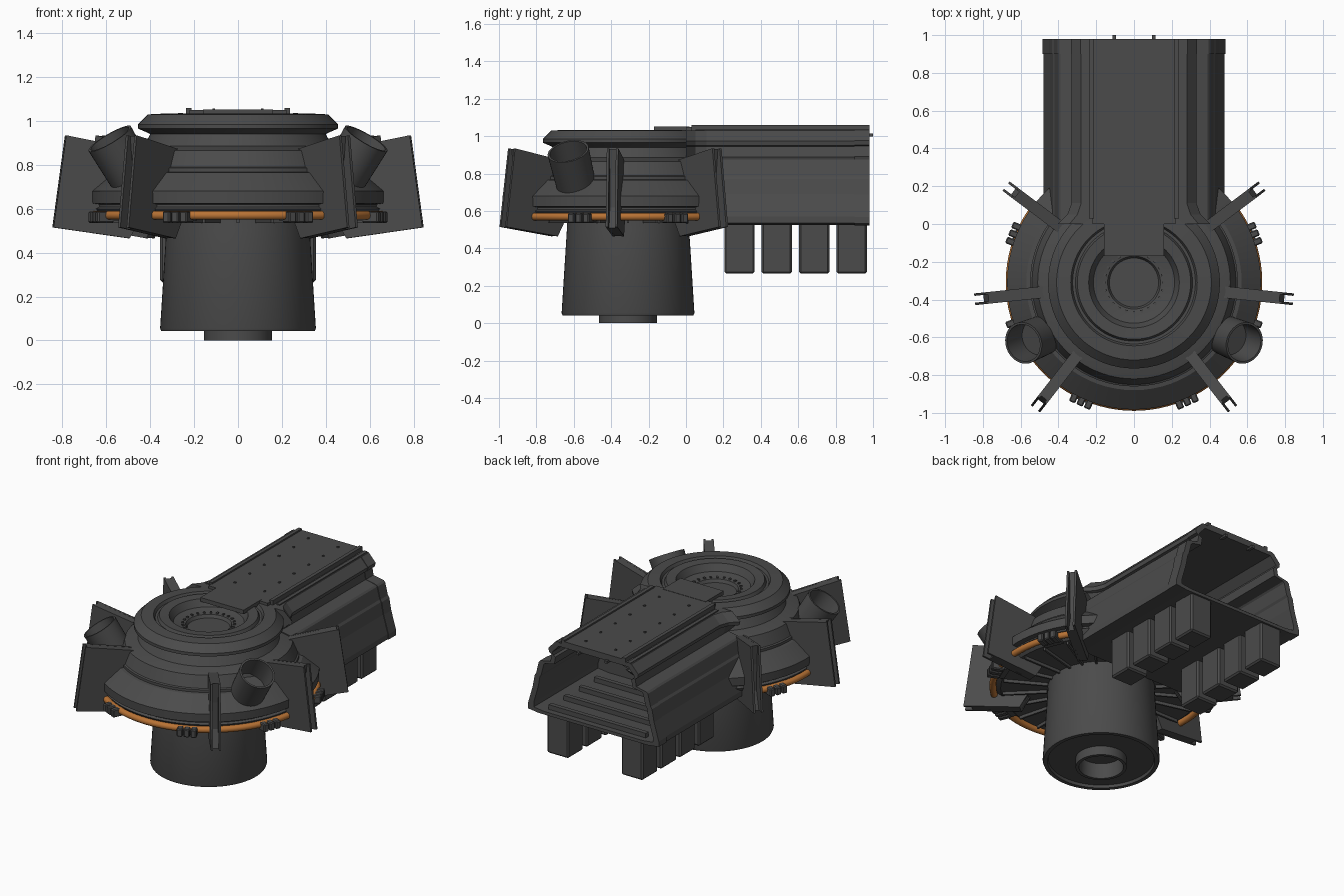
import bpy, bmesh, math
from mathutils import Matrix, Vector

cube = bpy.data.objects.get("Cube")
if cube:
    bpy.data.objects.remove(cube, do_unlink=True)

CENTRE = Vector((0, -0.31, 0))   # axis of the round body


def material(name, rgb):
    m = bpy.data.materials.new(name)
    m.use_nodes = True
    m.diffuse_color = (*rgb, 1)
    m.node_tree.nodes["Principled BSDF"].inputs["Base Color"].default_value = (*rgb, 1)
    return m


GREY = material("dark_grey", (0.07, 0.07, 0.07))
COPPER = material("copper", (0.48, 0.17, 0.035))


def finish(name, bm, mat=GREY, smooth=False, matrix=None):
    bmesh.ops.recalc_face_normals(bm, faces=bm.faces)
    me = bpy.data.meshes.new(name)
    bm.to_mesh(me)
    bm.free()
    me.materials.append(mat)
    ob = bpy.data.objects.new(name, me)
    bpy.context.collection.objects.link(ob)
    if matrix:
        ob.matrix_world = matrix
    if smooth:
        bpy.ops.object.select_all(action='DESELECT')
        ob.select_set(True)
        bpy.context.view_layer.objects.active = ob
        bpy.ops.object.shade_smooth_by_angle(angle=math.radians(25))
    return ob


def lathe(name, profile, matrix, steps=72):
    bm = bmesh.new()
    verts = [bm.verts.new((r, 0, z)) for r, z in profile]
    edges = [bm.edges.new(pair) for pair in zip(verts, verts[1:])]
    bmesh.ops.spin(bm, geom=verts + edges, axis=(0, 0, 1), cent=(0, 0, 0),
                   angle=math.tau, steps=steps, use_duplicate=False)
    bmesh.ops.remove_doubles(bm, verts=bm.verts, dist=0.0005)
    return finish(name, bm, smooth=True, matrix=matrix)


def loft(name, sections, matrix=None):
    """Skin equal-length closed loops and cap both ends."""
    bm = bmesh.new()
    loops = [[bm.verts.new(p) for p in s] for s in sections]
    for a, b in zip(loops, loops[1:]):
        for i in range(len(a)):
            j = (i + 1) % len(a)
            bm.faces.new((a[i], a[j], b[j], b[i]))
    bm.faces.new(loops[0])
    bm.faces.new(loops[-1])
    return finish(name, bm, matrix=matrix)


def box(name, lo, hi, matrix=None, bevel=0):
    lo, hi = Vector(lo), Vector(hi)
    bm = bmesh.new()
    bmesh.ops.create_cube(bm, size=1)
    bmesh.ops.scale(bm, vec=hi - lo, verts=bm.verts)
    bmesh.ops.translate(bm, vec=(lo + hi) / 2, verts=bm.verts)
    if bevel:
        bmesh.ops.bevel(bm, geom=bm.edges[:], offset=bevel, segments=1, affect='EDGES')
    return finish(name, bm, matrix=matrix)


def around(degrees):
    return Matrix.Translation(CENTRE) @ Matrix.Rotation(math.radians(degrees), 4, 'Z')


# Round body, with stepped rim and sunken bowl on top
lathe("round_body", [
    (0.2, .555), (.61, .555), (.64, .58), (.655, .60), (.64, .608), (.64, .62), (.67, .625),
    (.672, .68), (.57, .765), (.55, .768), (.55, .785), (.54, .79), (.51, .865), (.495, .87),
    (.43, .885), (.40, .94), (.42, .95), (.455, .965), (.455, .985), (.41, 1.03),
    (.335, 1.034), (.325, 1.015), (.31, 1.015), (.30, 1.034), (.24, 1.03), (.215, .985),
    (.175, .975), (.14, .97), (.13, .95), (0, .95)], around(0))

# Column with recessed underside and hollow foot
lathe("column", [(.2, .56), (.325, .555), (.327, .50), (.355, .055), (.35, .042), (.325, .042),
                 (.32, .06), (.155, .06), (.155, 0), (.135, 0), (.13, .10), (0, .10)], around(0))

# Ribs under the body and bolts in the bowl
for i in range(24):
    if not 3 < i < 9:
        box("underside_rib", (.33, -.006, .535), (.60, .006, .56), around(i * 15))
    box("bowl_bolt", (.15, -.006, .965), (.165, .006, .98), around(i * 15))

# Copper pipe around the front and sides
curve = bpy.data.curves.new("copper_pipe", 'CURVE')
curve.dimensions = '3D'
curve.bevel_depth = 0.021
curve.bevel_resolution = 3
curve.use_fill_caps = True
spline = curve.splines.new('POLY')
spline.points.add(64)
for i, p in enumerate(spline.points):
    a = math.radians(-216 + 252 * i / 64)
    p.co = (.658 * math.cos(a), .658 * math.sin(a), .57, 1)
curve.materials.append(COPPER)
pipe = bpy.data.objects.new("copper_pipe", curve)
pipe.location = CENTRE
bpy.context.collection.objects.link(pipe)

# Pipe clamps: three stepped blocks on a backing bar
for a in (22, -22, -66, -114, -158, 158):
    box("clamp_bar", (.60, -.06, .545), (.685, .06, .575), around(a))
    for k in (-1, 0, 1):
        box("clamp_block", (.635, k * .043 - .018, .535), (.712, k * .043 + .018, .588),
            around(a), .006)

# Radial fins: two plates with an open outer channel
def slab(name, outline, y0, y1, matrix):
    loft(name, [[(r, y, z) for r, z in outline] for y in (y0, y1)], matrix)


PLATE = [(.79, .935), (.848, .515), (.50, .465), (.42, .60), (.42, .86)]
WEB = [(.775, .932), (.76, .80), (.755, .62), (.80, .508), (.50, .466), (.43, .60), (.43, .86)]
for a in (37, -6, -52, -128, -174, 143):
    slab("fin_plate", PLATE, -.031, -.018, around(a))
    slab("fin_plate", PLATE, .018, .031, around(a))
    slab("fin_web", WEB, -.019, .019, around(a))

# Open tilted tubes on the front shoulders
for side in (-1, 1):
    axis = Vector((side * .5, -.2, .85))
    turn = axis.to_track_quat('Z', 'Y').to_matrix().to_4x4()
    lathe("shoulder_tube", [(0, -.12), (.105, -.12), (.112, .10), (.10, .10), (.095, -.05), (0, -.05)],
          Matrix.Translation((side * .535, -.61, .835)) @ turn, 40)

# Rear tunnel: stepped section, open at the back
HALF = [(.24, 1.03), (.28, 1.03), (.33, .975), (.325, .95), (.305, .945), (.315, .89),
        (.39, .875), (.40, .865), (.42, .785), (.43, .77), (.445, .69),
        (.48, .57), (.48, .535), (.40, .525)]


def section(y, scale=1.0, flare=1.0):
    pts = HALF + [(-x, z) for x, z in reversed(HALF)]
    return [(x * scale * (flare if z > .9 else 1), y, .76 + (z - .76) * scale) for x, z in pts]


loft("tunnel", [section(.0, 1, 1.22), section(.05, 1, 1.07), section(.11), section(.90),
                section(.90, 1.01), section(.98, 1.01), section(.98, .92), section(.30, .92)])

# Cross ribs on the tunnel floor
for i in range(4):
    y = .43 + i * .16
    box("floor_rib", (-.36, y, .54), (.36, y + .03, .575))

# Top deck with side rails, tongue and bolts
box("deck_plate", (-.22, .0, 1.02), (.22, .98, 1.05))
box("deck_tongue", (-.16, -.17, 1.025), (.16, .02, 1.052))
for side in (-1, 1):
    x = side * .225
    box("deck_rail", (x - .012, .03, 1.02), (x + .012, .98, 1.06))
    box("deck_step", (side * .262 - .012, .05, 1.02), (side * .262 + .012, .98, 1.037))
    box("rear_pin", (side * .105 - .01, .95, .998), (side * .105 + .01, 1.0, 1.015))
    for i in range(6):
        y = .12 + i * .155
        box("deck_bolt", (side * .11 - .006, y, 1.045), (side * .11 + .006, y + .012, 1.057))
    # Hanging blocks under the tunnel
    for i in range(4):
        y = .205 + i * .2
        xs = sorted((side * .195, side * .355))
        box("hanging_block", (xs[0], y, .265), (xs[1], y + .162, .54), bevel=.01)
